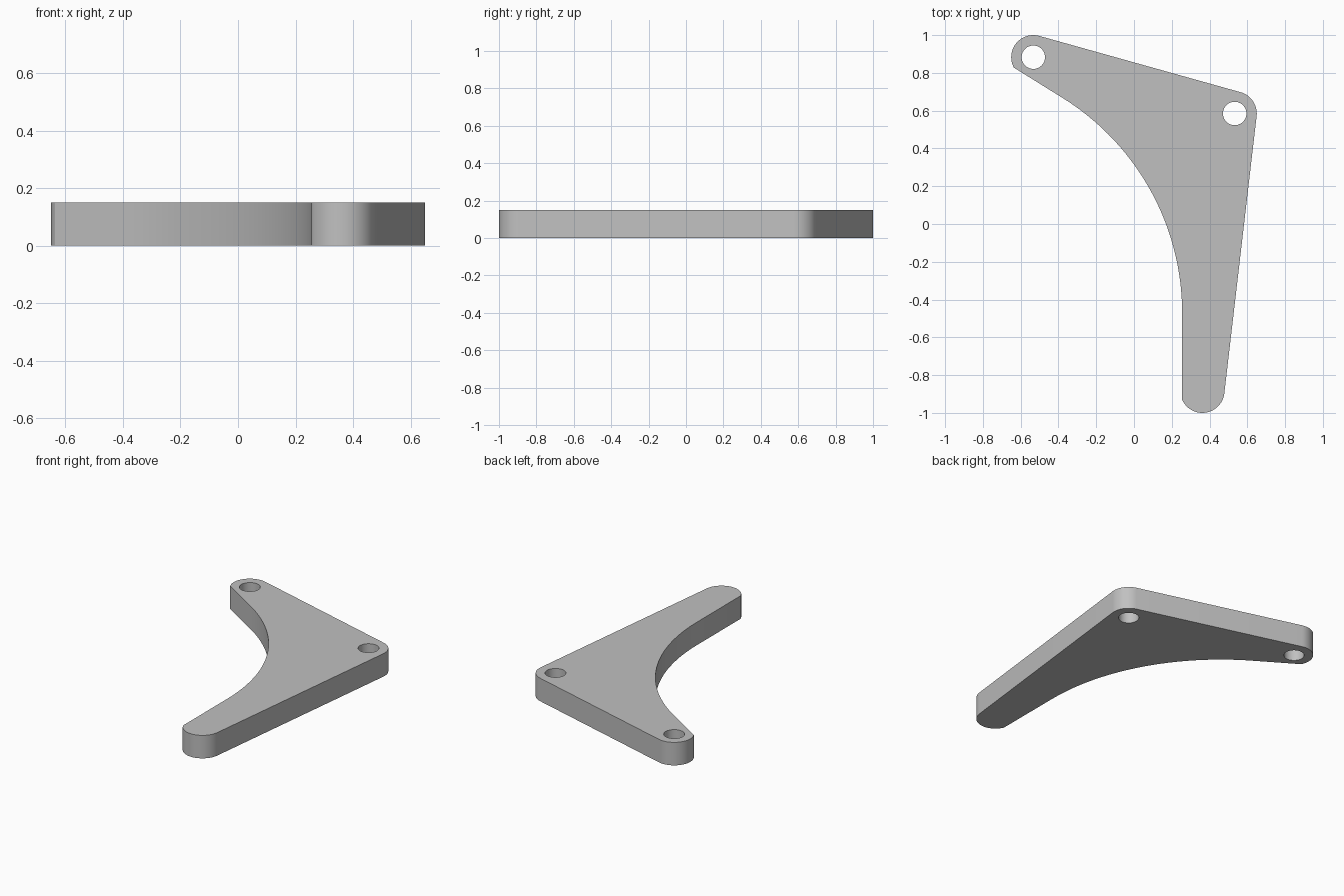
import bpy
import bmesh
from math import radians, degrees, atan2, cos, sin
from mathutils import Vector

if "Cube" in bpy.data.objects:
    bpy.data.objects.remove(bpy.data.objects["Cube"])

THICKNESS = 0.15
CORNER_RADIUS = 0.117
HOLE_RADIUS = 0.062

# Centres of the three rounded ends
foot = Vector((0.362, -0.883))
elbow = Vector((0.533, 0.585))
tip = Vector((-0.533, 0.883))


def arc(centre, radius, start, end, steps):
    angles = [radians(start + (end - start) * i / steps) for i in range(steps + 1)]
    return [centre + radius * Vector((cos(a), sin(a))) for a in angles]


def outward(a, b):
    """Angle of the outward normal of the straight edge from a to b."""
    d = b - a
    return degrees(atan2(d.y, d.x)) - 90


def add_loop(curve, points):
    spline = curve.splines.new("POLY")
    spline.points.add(len(points) - 1)
    for target, p in zip(spline.points, points):
        target.co = (p.x, p.y, 0, 1)
    spline.use_cyclic_u = True


# Outline: three rounded ends joined by straight edges, then the concave sweep
side, back = outward(foot, elbow), outward(elbow, tip)
outline = arc(foot, CORNER_RADIUS, -156, side, 24)
outline += arc(elbow, CORNER_RADIUS, side, back, 16)
outline += arc(tip, CORNER_RADIUS, back, 208, 24)
outline += arc(Vector((-1.087, -0.472)), 1.342, 58, 0, 40)

# Flat plate with two through holes
curve = bpy.data.curves.new("bracket_plate", "CURVE")
curve.dimensions = "2D"
curve.fill_mode = "BOTH"
curve.extrude = THICKNESS / 2
add_loop(curve, outline)
for centre in (elbow, tip):
    add_loop(curve, arc(centre, HOLE_RADIUS, 0, 360, 40)[:-1])

plate = bpy.data.objects.new("bracket_plate", curve)
bpy.context.collection.objects.link(plate)
bpy.ops.object.select_all(action="DESELECT")
plate.select_set(True)
bpy.context.view_layer.objects.active = plate
bpy.ops.object.convert(target="MESH")
plate = bpy.context.object

# Weld the caps to the walls and rest the plate on the ground
bm = bmesh.new()
bm.from_mesh(plate.data)
bmesh.ops.remove_doubles(bm, verts=bm.verts, dist=0.0001)
bmesh.ops.translate(bm, verts=bm.verts, vec=(0, 0, THICKNESS / 2))
bmesh.ops.recalc_face_normals(bm, faces=bm.faces)
bm.to_mesh(plate.data)
bm.free()
bpy.ops.object.shade_smooth_by_angle(angle=radians(30))

# Plain grey finish
grey = bpy.data.materials.new("grey")
grey.use_nodes = True
colour = (0.53, 0.53, 0.53, 1)
grey.diffuse_color = colour
grey.node_tree.nodes["Principled BSDF"].inputs["Base Color"].default_value = colour
plate.data.materials.clear()
plate.data.materials.append(grey)
